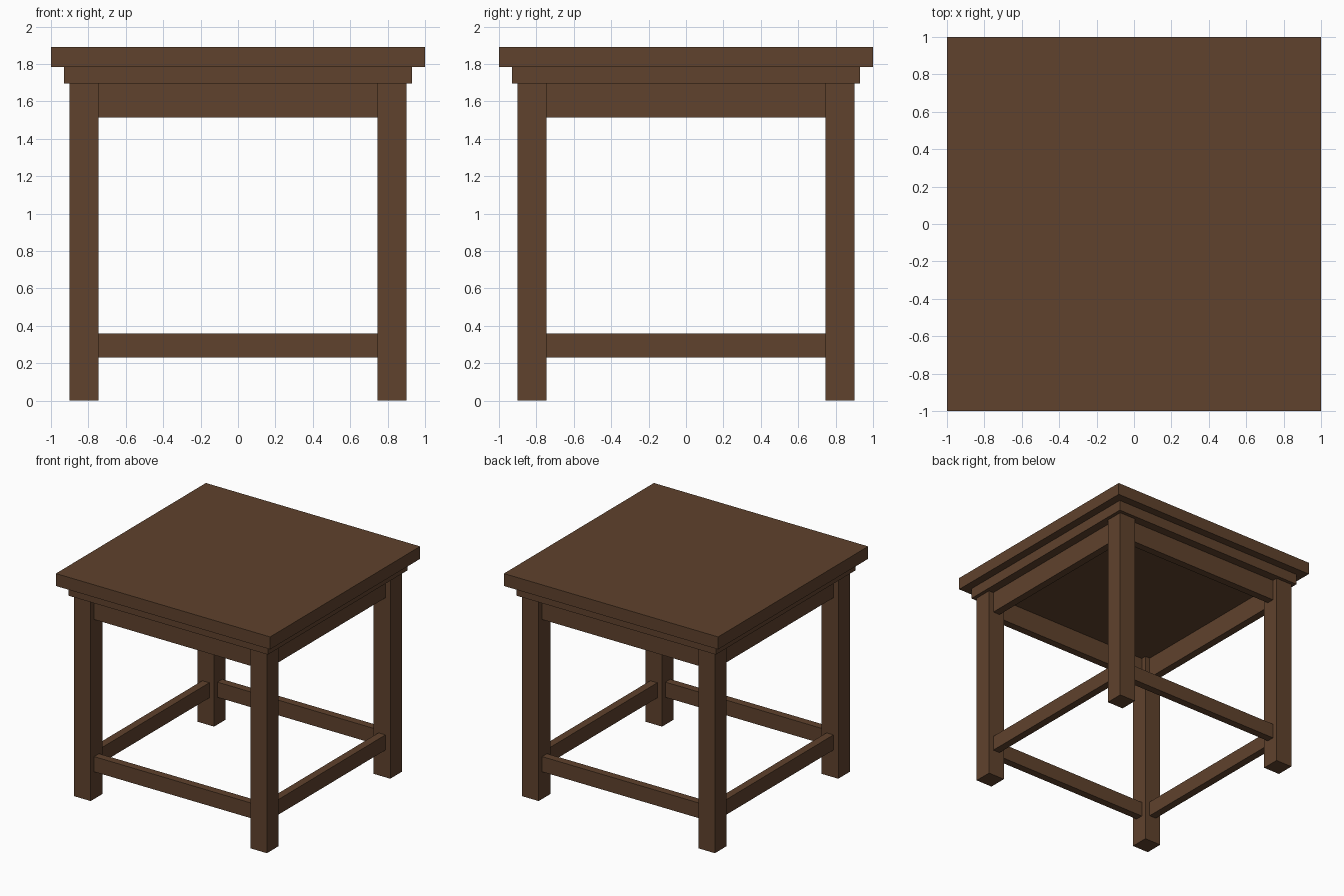
import bpy
from mathutils import Vector

if "Cube" in bpy.data.objects:
    bpy.data.objects.remove(bpy.data.objects["Cube"])

wood = bpy.data.materials.new("dark brown wood")
wood.diffuse_color = (0.115, 0.054, 0.026, 1)
wood.use_nodes = True
wood.node_tree.nodes["Principled BSDF"].inputs["Base Color"].default_value = wood.diffuse_color


def box(name, lo, hi):
    """Axis-aligned box between two corners."""
    lo, hi = Vector(lo), Vector(hi)
    bpy.ops.mesh.primitive_cube_add(size=1, location=(lo + hi) / 2)
    ob = bpy.context.object
    ob.name = name
    ob.scale = hi - lo
    bpy.ops.object.transform_apply(location=False, rotation=False, scale=True)
    ob.data.materials.append(wood)
    return ob


LEG_IN, LEG_OUT = 0.745, 0.90    # leg extents from the centre
RAIL_IN, RAIL_OUT = 0.79, 0.855  # rail extents, centred on the legs

# table top and the stepped slab beneath it
box("table_top", (-1, -1, 1.785), (1, 1, 1.89))
box("under_top_trim", (-0.93, -0.93, 1.695), (0.93, 0.93, 1.785))

# four legs
for sx, side in ((-1, "left"), (1, "right")):
    for sy, end in ((-1, "front"), (1, "back")):
        xs = sorted((sx * LEG_IN, sx * LEG_OUT))
        ys = sorted((sy * LEG_IN, sy * LEG_OUT))
        box(f"{end}_{side}_leg", (xs[0], ys[0], 0), (xs[1], ys[1], 1.695))

# aprons and low stretchers on all four sides
for part, z0, z1 in (("apron", 1.515, 1.695), ("stretcher", 0.23, 0.358)):
    for s, fb, lr in ((-1, "front", "left"), (1, "back", "right")):
        a, b = sorted((s * RAIL_IN, s * RAIL_OUT))
        box(f"{fb}_{part}", (-LEG_IN, a, z0), (LEG_IN, b, z1))
        box(f"{lr}_{part}", (a, -LEG_IN, z0), (b, LEG_IN, z1))
